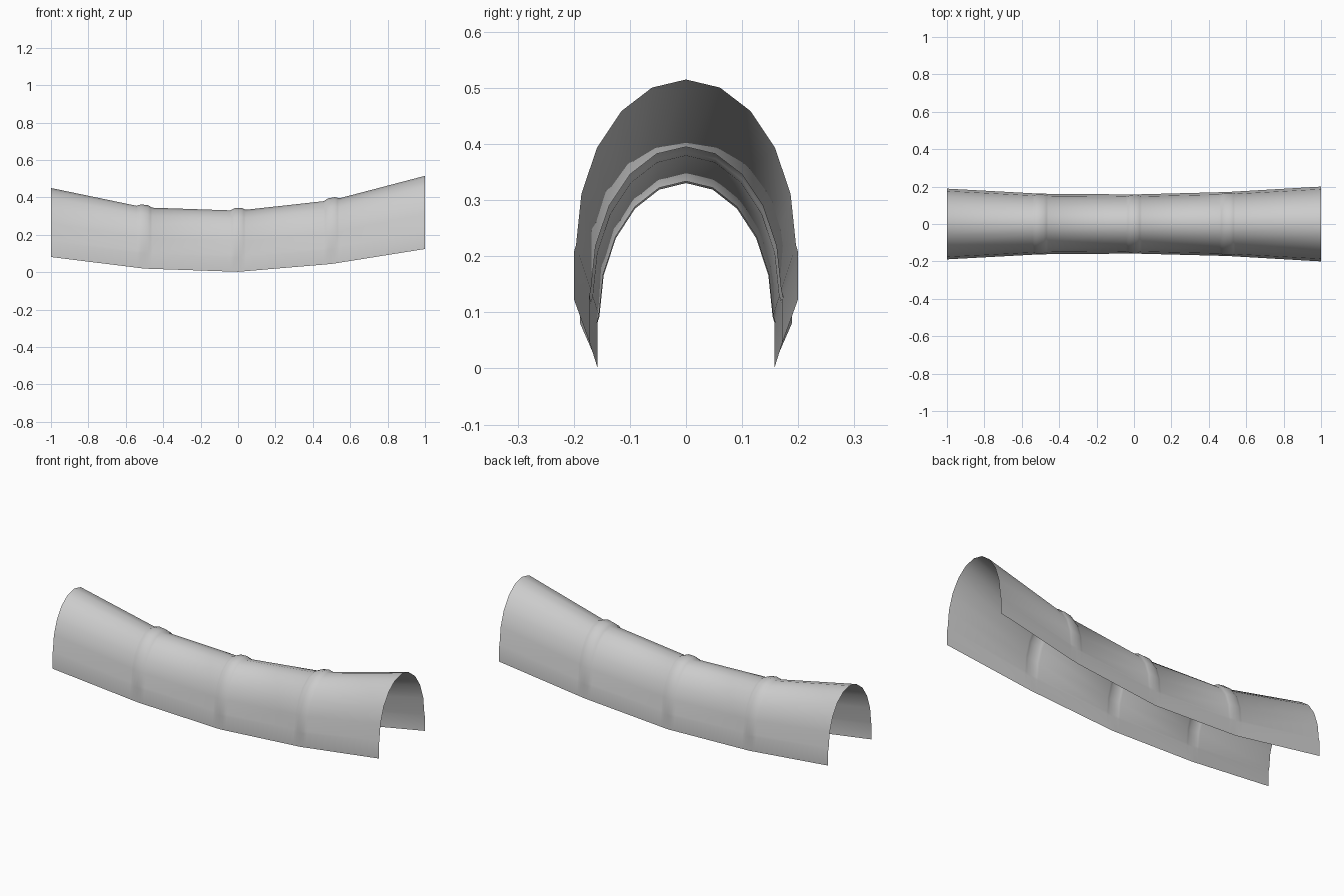
import bpy, math

if "Cube" in bpy.data.objects:
    bpy.data.objects.remove(bpy.data.objects["Cube"])

# x, half width of band, top z, arch spring line z, bottom z
KEYS = [
    (-1.0, 0.189, 0.450, 0.176, 0.081),
    (-0.5, 0.162, 0.346, 0.111, 0.019),
    (0.0, 0.158, 0.329, 0.091, 0.002),
    (0.5, 0.171, 0.384, 0.132, 0.044),
    (1.0, 0.200, 0.515, 0.220, 0.124),
]
LIP = 0.004          # step from arch out to the side band
RIB = 0.014          # rib height at the crown
RIB_PROFILE = [(-0.042, 0), (-0.032, 0.4), (-0.018, 0.92), (0, 1),
               (0.018, 0.92), (0.032, 0.4), (0.042, 0)]


def section_at(x):
    for a, b in zip(KEYS, KEYS[1:]):
        if x <= b[0]:
            t = (x - a[0]) / (b[0] - a[0])
            return [p + (q - p) * t for p, q in zip(a, b)]


def half_profile(x, rib):
    _, w, top, spring, bottom = section_at(x)
    pts = []
    for i in range(6):
        a = math.radians(18 * i)
        d = rib * (LIP + (RIB - LIP) * math.cos(a))
        pts.append(((w - LIP + d) * math.sin(a),
                    spring + (top - spring + d) * math.cos(a)))
    pts += [(w, spring - 0.013), (w, bottom)]
    return pts


# stations along the length, with three raised ribs
stations = [(-1.0, 0)]
for c in (-0.5, 0.0, 0.5):
    stations += [(c + dx, h) for dx, h in RIB_PROFILE]
stations.append((1.0, 0))

verts, faces = [], []
for x, h in stations:
    half = half_profile(x, h)
    full = [(-y, z) for y, z in reversed(half[1:])] + half
    n = len(full)
    verts += [(x, y, z) for y, z in full]
for i in range(len(stations) - 1):
    for j in range(n - 1):
        k = i * n + j
        faces.append((k, k + n, k + n + 1, k + 1))

# single-skin curved arch shell
mesh = bpy.data.meshes.new("arch_shell")
mesh.from_pydata(verts, [], faces)
mesh.update()
obj = bpy.data.objects.new("arch_shell", mesh)
bpy.context.collection.objects.link(obj)
if mesh.polygons[n // 2].normal.z < 0:
    mesh.flip_normals()
bpy.context.view_layer.objects.active = obj
obj.select_set(True)
bpy.ops.object.shade_smooth_by_angle(angle=math.radians(40))
